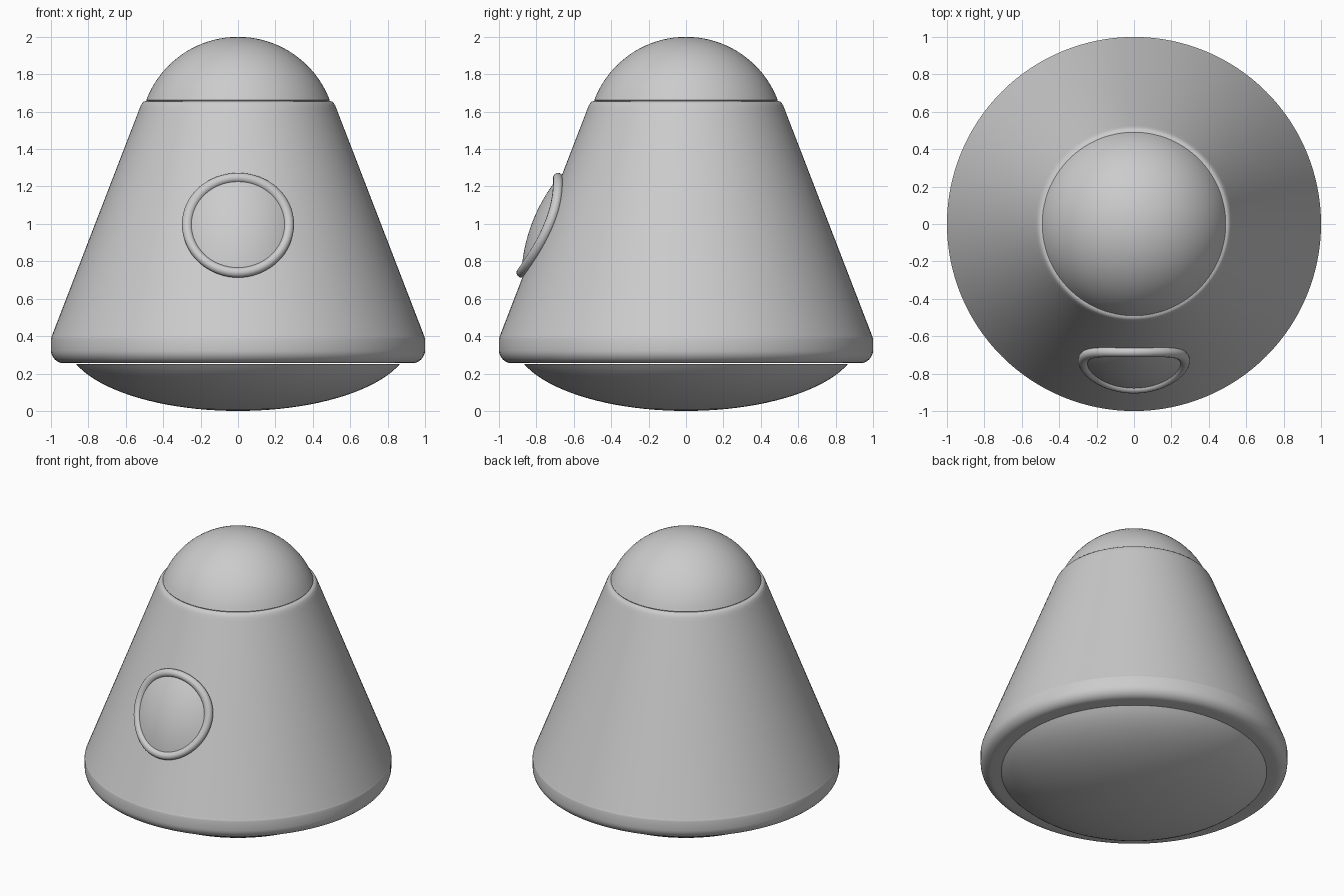
import bpy, bmesh, math
from mathutils import Vector

if "Cube" in bpy.data.objects:
    bpy.data.objects.remove(bpy.data.objects["Cube"])

SLOPE = 0.386


def hull_r(z):
    return 0.992 - SLOPE * (z - 0.41)


def arc(cx, cz, rx, rz, a0, a1, n):
    pts = []
    for i in range(n + 1):
        a = math.radians(a0 + (a1 - a0) * i / n)
        pts.append((cx + rx * math.cos(a), cz + rz * math.sin(a)))
    return pts


def finish(name, bm, angle=40):
    bmesh.ops.remove_doubles(bm, verts=bm.verts, dist=1e-5)
    bmesh.ops.recalc_face_normals(bm, faces=bm.faces)
    me = bpy.data.meshes.new(name)
    bm.to_mesh(me)
    bm.free()
    ob = bpy.data.objects.new(name, me)
    bpy.context.collection.objects.link(ob)
    bpy.ops.object.select_all(action='DESELECT')
    ob.select_set(True)
    bpy.context.view_layer.objects.active = ob
    bpy.ops.object.shade_smooth_by_angle(angle=math.radians(angle))
    return ob


def skin(bm, rows, close_rows=False):
    # Quads between consecutive closed rings of points
    rings = [[bm.verts.new(p) for p in row] for row in rows]
    n = len(rings[0])
    for j in range(len(rings) - (0 if close_rows else 1)):
        a, b = rings[j], rings[(j + 1) % len(rings)]
        for i in range(n):
            k = (i + 1) % n
            bm.faces.new((a[i], a[k], b[k], b[i]))
    return rings


def lathe(name, profile, steps=128):
    bm = bmesh.new()
    turn = [2 * math.pi * i / steps for i in range(steps)]
    skin(bm, [[(max(r, 0) * math.cos(t), max(r, 0) * math.sin(t), z) for t in turn]
              for r, z in profile])
    bmesh.ops.dissolve_degenerate(bm, dist=1e-6, edges=bm.edges)
    return finish(name, bm)


# Bottom heat shield: shallow elliptical dish
a_max = math.degrees(math.asin(0.865 / 0.92))
lathe("heat_shield", arc(0, 0.379, 0.92, 0.379, -90, -90 + a_max, 20))

# Rounded rim band
lathe("base_rim", [(0.84, 0.255), (0.90, 0.255)] + arc(0.93, 0.325, 0.07, 0.07, -90, 0, 8)
      + [(1.0, 0.385)] + arc(0.985, 0.393, 0.013, 0.013, 0, 90, 3) + [(0.96, 0.406)])

# Conical hull with a softened top edge
lathe("hull", [(hull_r(z), z) for z in (0.40, 0.7, 1.0, 1.3, 1.61)]
      + [(0.521, 1.63), (0.513, 1.645), (0.504, 1.654), (0.49, 1.657), (0.46, 1.657)])

# Nose dome
a0 = math.degrees(math.asin((1.662 - 1.475) / 0.525))
lathe("nose_dome", [(0.46, 1.65), (0.485, 1.653)] + arc(0, 1.475, 0.525, 0.525, a0, 90, 20))

# Window parts follow the cone surface
WX, WZ, CZ = 0.267, 0.253, 0.992


def on_hull(x, z, off):
    r = hull_r(z)
    y = -math.sqrt(r * r - x * x)
    nrm = Vector((x / r, y / r, SLOPE)).normalized()
    return Vector((x, y, z)) + nrm * off


def window_point(rho, t, off):
    # Centre shifted so the offset keeps the window at its height
    return on_hull(WX * rho * math.cos(t), CZ - 0.004 + WZ * rho * math.sin(t), off)


N = 64
turn = [2 * math.pi * i / N for i in range(N)]

# Window frame: round tube wrapped on the hull
bm = bmesh.new()
rows = []
for j in range(12):
    a = 2 * math.pi * j / 12
    rows.append([window_point(1 + 0.1 * math.cos(a), t, 0.013 + 0.028 * math.sin(a)) for t in turn])
skin(bm, rows, True)
finish("window_frame", bm, 60)

# Window glass: gently bulging pane
bm = bmesh.new()
rows = [[window_point(rho, t, 0.015 + 0.042 * (1 - rho * rho)) for t in turn]
        for rho in [0.96 * (1 - k / 9) for k in range(9)]]
rings = skin(bm, rows)
tip = bm.verts.new(window_point(0, 0, 0.057))
for i in range(N):
    bm.faces.new((rings[-1][i], rings[-1][(i + 1) % N], tip))
glass = finish("window_glass", bm, 60)
if sum((p.normal.y for p in glass.data.polygons)) > 0:
    glass.data.flip_normals()
